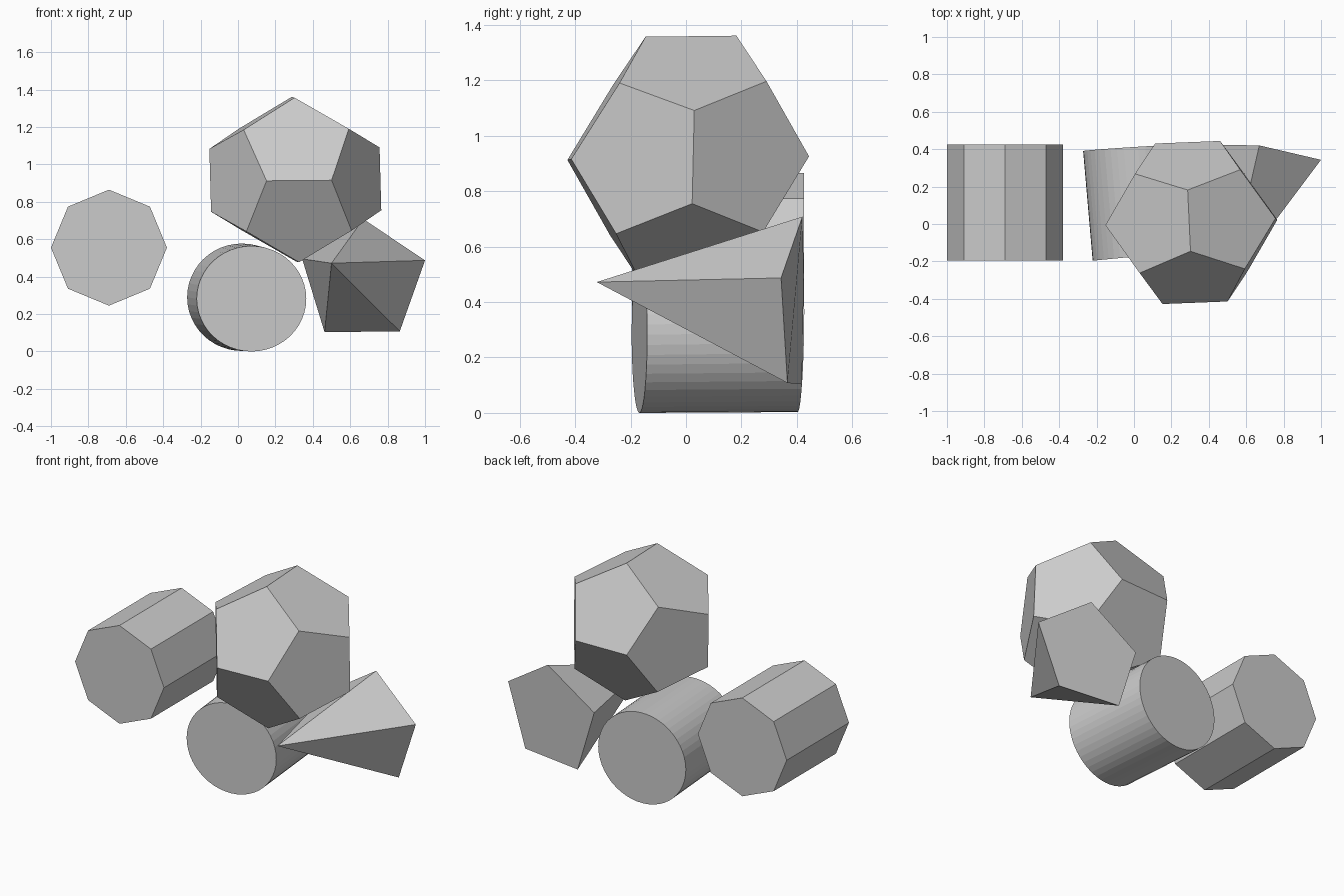
import bpy, bmesh
from math import sin, cos, tau
from mathutils import Vector as V

if "Cube" in bpy.data.objects:
    bpy.data.objects.remove(bpy.data.objects["Cube"])


def add_object(name, bm):
    bmesh.ops.recalc_face_normals(bm, faces=bm.faces)
    mesh = bpy.data.meshes.new(name)
    bm.to_mesh(mesh)
    bm.free()
    obj = bpy.data.objects.new(name, mesh)
    bpy.context.collection.objects.link(obj)
    return obj


def prism(name, sides, front, back):
    """Each end is (centre, sideways radius vector, upward radius vector)."""
    bm = bmesh.new()
    rings = []
    for c, u, v in (front, back):
        c, u, v = V(c), V(u), V(v)
        angles = [tau * i / sides for i in range(sides)]
        rings.append([bm.verts.new(c + u * cos(a) + v * sin(a)) for a in angles])
        bm.faces.new(rings[-1])
    for i in range(sides):
        j = (i + 1) % sides
        bm.faces.new((rings[0][i], rings[0][j], rings[1][j], rings[1][i]))
    return add_object(name, bm)


# Octagonal prism
prism("octagonal_prism", 8,
      ((-0.69, -0.195, 0.555), (0.31, 0, 0), (0, 0, 0.31)),
      ((-0.69, 0.425, 0.555), (0.31, 0, 0), (0, 0, 0.31)))

# Slightly turned round cylinder
prism("cylinder", 48,
      ((0.072, -0.168, 0.282), (0.293, 0.028, 0), (0, 0, 0.282)),
      ((0.021, 0.408, 0.290), (0.293, 0.018, 0), (0, 0.005, 0.287)))

# Dodecahedron: three cyclic edge pairs plus the cube corners, on skewed axes
phi = (1 + 5 ** 0.5) / 2
centre = V((0.3065, 0.008, 0.919))
axes = [V((0.455, 0.018, 0.004)), V((-0.02, 0.429, 0.005)), V((-0.012, 0.01, 0.44))]
signs = (-1, 1)
coords = [(a, b, c) for a in signs for b in signs for c in signs]
for a in signs:
    for b in signs:
        p, q = a * phi, b / phi
        coords += [(p, 0, q), (q, p, 0), (0, q, p)]
bm = bmesh.new()
for co in coords:
    bm.verts.new(centre + sum((ax * k / phi for ax, k in zip(axes, co)), V((0, 0, 0))))
bmesh.ops.convex_hull(bm, input=bm.verts)
bmesh.ops.dissolve_limit(bm, angle_limit=0.1, verts=bm.verts, edges=bm.edges)
add_object("dodecahedron", bm)

# Pentagonal pyramid with its point towards the front
base = [(1.0, 0.343, 0.487), (0.67, 0.42, 0.708), (0.343, 0.425, 0.495),
        (0.463, 0.418, 0.103), (0.865, 0.366, 0.108)]
bm = bmesh.new()
apex = bm.verts.new((0.5, -0.322, 0.472))
ring = [bm.verts.new(p) for p in base]
bm.faces.new(ring)
for i in range(5):
    bm.faces.new((apex, ring[i], ring[(i + 1) % 5]))
add_object("pentagonal_pyramid", bm)
